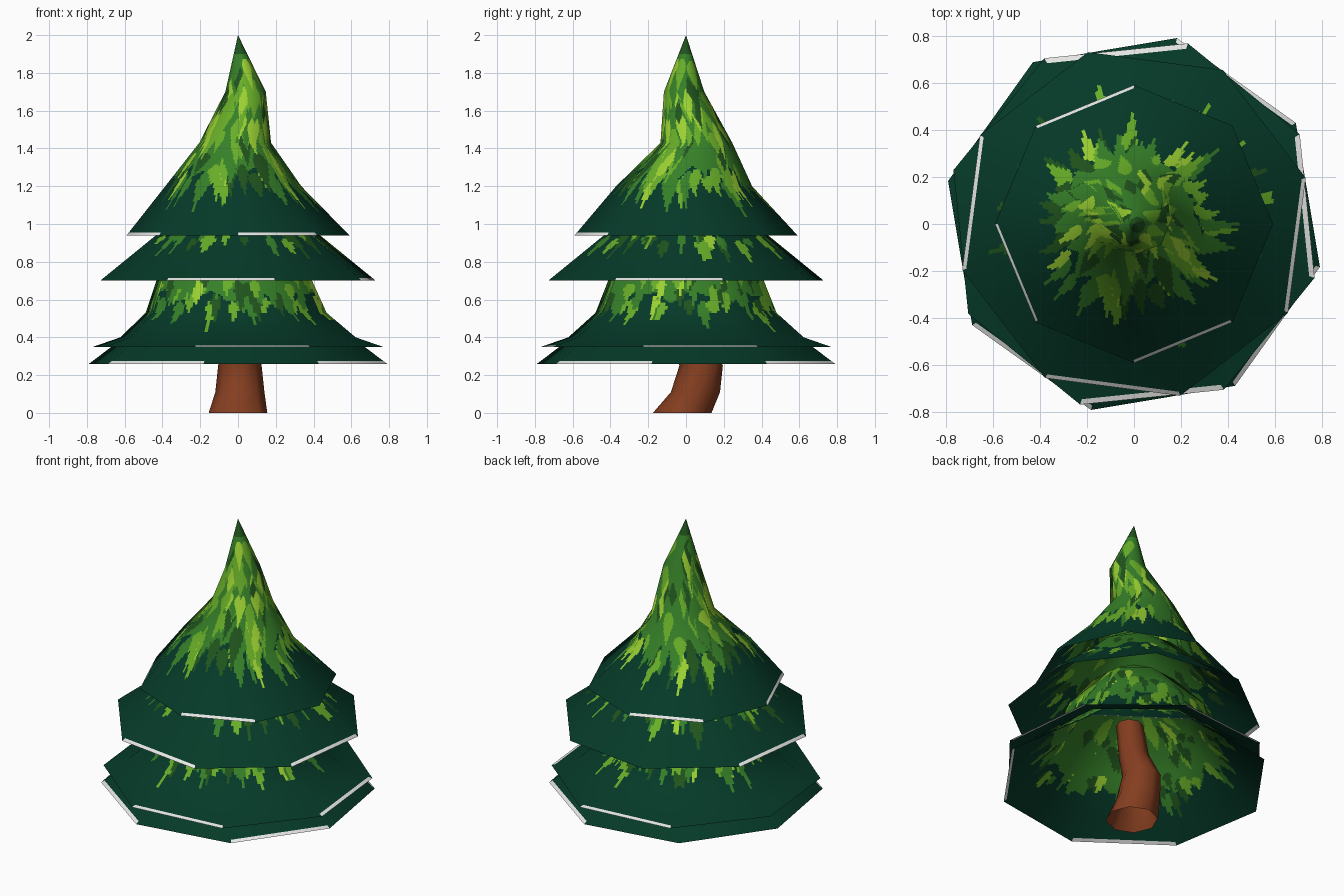
import bpy, bmesh, math, random

if "Cube" in bpy.data.objects:
    bpy.data.objects.remove(bpy.data.objects["Cube"])

random.seed(11)


def material(name, r, g, b):
    lin = lambda c: ((c / 255 + 0.055) / 1.055) ** 2.4
    m = bpy.data.materials.new(name)
    m.diffuse_color = (lin(r), lin(g), lin(b), 1)
    m.use_nodes = True
    m.node_tree.nodes["Principled BSDF"].inputs["Base Color"].default_value = m.diffuse_color
    return m


FOLIAGE = [material("deep_green", 5, 58, 40), material("pale_rim", 238, 238, 236),
           material("dark_leaf_green", 32, 84, 28), material("leaf_green", 54, 128, 40),
           material("bright_green", 104, 174, 40), material("lime_green", 156, 210, 50)]
BARK = material("bark_brown", 132, 62, 32)


def finish(name, bm, mats):
    bmesh.ops.remove_doubles(bm, verts=bm.verts, dist=0.00005)
    me = bpy.data.meshes.new(name)
    bm.to_mesh(me)
    bm.free()
    for m in mats:
        me.materials.append(m)
    ob = bpy.data.objects.new(name, me)
    bpy.context.collection.objects.link(ob)
    return ob


def octagon(ring, off, sub):
    """Points round an eight-sided ring, each side split into sub parts."""
    z, r, cx, cy = ring[:4]
    pts = []
    for k in range(8):
        a, b = (math.radians(off + 45 * (k + i)) for i in (0, 1))
        for j in range(sub):
            t = j / sub
            pts.append((cx + r * (math.cos(a) * (1 - t) + math.cos(b) * t),
                        cy + r * (math.sin(a) * (1 - t) + math.sin(b) * t), z))
    return pts


def lerp(p, q, t):
    return tuple(u * (1 - t) + v * t for u, v in zip(p, q))


def make_leaves(count, z_low, z_top, len_min, len_max, weights):
    """Pointed leaf strokes, lowest first so upper ones overlap them."""
    leaves = []
    for i in range(count):
        # the first strokes form an even fringe round the lower border
        fringe = i < 30
        z = z_low + (random.uniform(0, 0.07) if fringe else (z_top - z_low) * random.random())
        a = math.tau * (i + random.uniform(-0.4, 0.4)) / 30 if fringe else random.uniform(0, math.tau)
        leaves.append((z, a, random.uniform(len_min, len_max), random.uniform(0.022, 0.042),
                       random.choices((2, 3, 4, 5), (4, 5, 4, 0.5) if fringe else weights)[0]))
    return sorted(leaves)


def leaf_colour(z, ang, r, leaves, z_dense):
    if z > 1.9:
        return 2
    wave = 0.02 * math.sin(9 * ang) + 0.015 * math.sin(17 * ang + 1)
    colour = 3 if z > z_dense + wave else 0
    for top, a, length, width, c in leaves:
        if z <= top <= z + length:
            u = (top - z) / length
            d = abs((ang - a + math.pi) % math.tau - math.pi) * r
            # rounded at the top, widest at a third, pointed at the bottom
            if d < width * min(1, math.sqrt(u * 4 + 0.1), (1 - u) * 1.5):
                colour = c
    return colour


def tier(name, off, rings, leaves, z_dense, strip, sub=26, step=0.009):
    # add the mean outline slope to every ring, for the smooth normals
    slopes = [(p[1] - q[1]) / (q[0] - p[0]) for p, q in zip(rings, rings[1:])]
    pairs = zip([slopes[0]] + slopes, slopes + [slopes[-1]])
    rings = [r + ((a + b) / 2,) for r, (a, b) in zip(rings, pairs)]
    # narrow rim strip, then fine rows following the outline
    rows = [rings[0], lerp(rings[0], rings[1], strip / (rings[1][0] - rings[0][0]))]
    for i, (p, q) in enumerate(zip(rings, rings[1:])):
        p = rows[1] if i == 0 else p
        n = max(1, round((q[0] - p[0]) / step))
        rows += [lerp(p, q, j / n) for j in range(1, n + 1)]
    bm = bmesh.new()
    grid = [[bm.verts.new(p) for p in octagon(r, off, sub)] for r in rows]
    n = 8 * sub
    normals = {}
    for row, verts in zip(rows, grid):
        for j, v in enumerate(verts):
            a = math.radians(off + 45 * j / sub)
            s = math.hypot(1, row[4])
            key = tuple(round(c, 4) for c in v.co)
            normals[key] = (math.cos(a) / s, math.sin(a) / s, row[4] / s)
    for i in range(len(rows) - 1):
        z = (rows[i][0] + rows[i + 1][0]) / 2
        r = (rows[i][1] + rows[i + 1][1]) / 2
        for j in range(n):
            k = (j + 1) % n
            f = bm.faces.new((grid[i][j], grid[i][k], grid[i + 1][k], grid[i + 1][j]))
            f.smooth = True
            if i == 0:
                f.material_index = 1 if j // sub in (0, 2, 4) else 0
            else:
                ang = math.radians(off + 45 * (j + 0.5) / sub)
                f.material_index = leaf_colour(z, ang, r, leaves, z_dense)
    me = finish(name, bm, FOLIAGE).data
    me.normals_split_custom_set_from_vertices(
        [normals.get(tuple(round(c, 4) for c in v.co), (0, 0, 0)) for v in me.vertices])


# Foliage tiers: rings are (height, radius, centre x, centre y)
tier("top_foliage", 90,
     [(0.94, 0.59, 0, 0), (1.2, 0.36, -0.025, -0.01), (1.43, 0.19, -0.015, 0.055),
      (1.7, 0.107, 0.04, -0.01), (2.0, 0, 0, 0)],
     make_leaves(230, 1.25, 1.88, 0.09, 0.22, (2.5, 4, 4, 2.6)), 1.28, 0.015)
tier("upper_middle_foliage", 150,
     [(0.70, 0.755, 0, 0), (0.94, 0.45, 0, 0), (1.12, 0.26, 0, 0), (1.28, 0, 0, 0)],
     make_leaves(80, 0.91, 1.2, 0.05, 0.16, (4, 4, 3, 1)), 0.97, 0.014)
tier("lower_middle_foliage", 253.4,
     [(0.35, 0.80, 0, 0), (0.40, 0.65, 0, 0), (0.53, 0.50, -0.01, 0),
      (0.70, 0.43, -0.02, 0), (0.90, 0.25, 0, 0), (1.05, 0, 0, 0)],
     make_leaves(170, 0.58, 0.95, 0.07, 0.18, (4, 4, 3.5, 2)), 0.62, 0.008)
tier("bottom_foliage", 212,
     [(0.26, 0.81, 0, 0), (0.37, 0.66, 0, 0), (0.52, 0.47, 0, 0),
      (0.70, 0.36, 0, 0), (0.85, 0, 0, 0)],
     make_leaves(150, 0.44, 0.8, 0.05, 0.11, (5, 4, 3, 1)), 0.46, 0.014)

# Curved trunk, open at the foot
bm = bmesh.new()
path = [(0, 0.155, 0, -0.02), (0.11, 0.13, 0.01, 0.05), (0.25, 0.115, 0.01, 0.08),
        (0.42, 0.09, 0.01, 0.01), (0.65, 0.08, 0, -0.04)]
loops = [[bm.verts.new(p) for p in octagon(r, 0, 1)] for r in path]
for lo, hi in zip(loops, loops[1:]):
    for j in range(8):
        k = (j + 1) % 8
        bm.faces.new((lo[j], lo[k], hi[k], hi[j])).smooth = True
finish("trunk", bm, [BARK])
